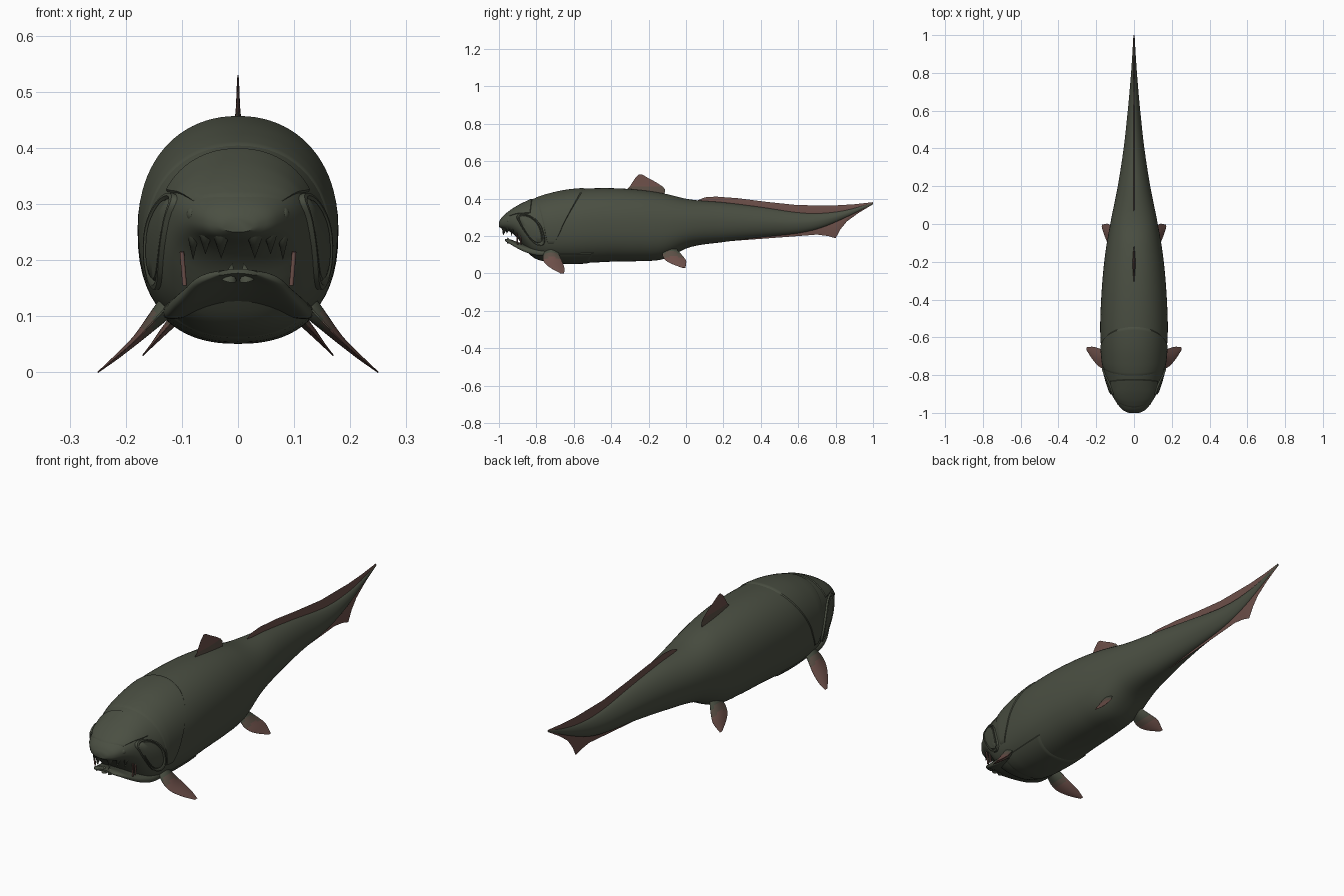
import bpy, bmesh
from math import sin, cos, pi, copysign
from mathutils import Vector

cube = bpy.data.objects.get("Cube")
if cube:
    bpy.data.objects.remove(cube)


def material(name, colour):
    m = bpy.data.materials.new(name)
    m.use_nodes = True
    m.diffuse_color = (*colour, 1)
    m.node_tree.nodes["Principled BSDF"].inputs["Base Color"].default_value = (*colour, 1)
    return m


GREEN = material("dark olive skin", (0.068, 0.077, 0.054))
RED = material("red brown fin", (0.15, 0.078, 0.066))
DUSK = material("dusky fin root", (0.105, 0.078, 0.06))


def finish(name, bm, mats, rule=None, angle=40):
    bmesh.ops.remove_doubles(bm, verts=bm.verts, dist=0.00005)
    bmesh.ops.recalc_face_normals(bm, faces=bm.faces)
    mesh = bpy.data.meshes.new(name)
    if rule:
        for f in bm.faces:
            f.material_index = rule(f.calc_center_median())
    bm.to_mesh(mesh)
    bm.free()
    ob = bpy.data.objects.new(name, mesh)
    bpy.context.collection.objects.link(ob)
    for m in mats:
        mesh.materials.append(m)
    bpy.ops.object.select_all(action='DESELECT')
    ob.select_set(True)
    bpy.context.view_layer.objects.active = ob
    bpy.ops.object.shade_smooth_by_angle(angle=angle * pi / 180)


def grid(bm, rows, closed=True, caps=True):
    vs = [[bm.verts.new(p) for p in r] for r in rows]
    n = len(vs[0])
    for a, b in zip(vs, vs[1:]):
        for i in range(n if closed else n - 1):
            j = (i + 1) % n
            bm.faces.new((a[i], a[j], b[j], b[i]))
    if caps:
        bm.faces.new(vs[0])
        bm.faces.new(vs[-1])


def sample(st, y):
    """Smooth interpolation of stations (y, values...) at y."""
    y = min(max(y, st[0][0]), st[-1][0])
    k = max(i for i in range(len(st) - 1) if st[i][0] <= y)
    a, b = st[k], st[k + 1]
    p, q = st[max(k - 1, 0)], st[min(k + 2, len(st) - 1)]
    h = b[0] - a[0]
    t = (y - a[0]) / h
    out = []
    for c in range(1, len(a)):
        m0 = (b[c] - p[c]) / (b[0] - p[0]) * h
        m1 = (q[c] - a[c]) / (q[0] - a[0]) * h
        out.append((2*t**3 - 3*t*t + 1) * a[c] + (t**3 - 2*t*t + t) * m0
                   + (3*t*t - 2*t**3) * b[c] + (t**3 - t*t) * m1)
    return out


def skin(st, y, t, off=0.0):
    """Point on a lofted skin; t = 0 is the left flank, pi / 2 the back."""
    w, lo, hi = sample(st, y)
    # fuller belly than back, and a pinched flank towards the tail
    e = 2 / ((2.15 if sin(t) > 0 else 2.4) - .5 * min(max(2 * y, 0), 1))
    cx = copysign(abs(cos(t)) ** e, cos(t))
    cz = copysign(abs(sin(t)) ** e, sin(t))
    return Vector((w * cx + off * cos(t), y,
                   (lo + hi) / 2 + (hi - lo) / 2 * cz + off * sin(t)))


def loft(name, st, rows, segs=56, arch=0.0):
    y0, y1 = st[0][0], st[-1][0]
    bm = bmesh.new()
    pts = []
    for i in range(rows + 1):
        ring = [skin(st, y0 + (y1 - y0) * (i / rows) ** 1.3, 2 * pi * j / segs) for j in range(segs)]
        w, lo, hi = sample(st, ring[0].y)
        for p in ring[segs // 2:]:
            p.z += arch * (hi - lo) * (1 - (p.x / w) ** 2)
        pts.append(ring)
    grid(bm, pts)
    finish(name, bm, [GREEN])


# Trunk with skull, then the lower jaw hollowed under the chin: y, half width, bottom, top
BODY = [(-1, .028, .25, .275), (-.985, .06, .24, .3), (-.94, .096, .222, .335),
        (-.9, .119, .188, .36), (-.865, .134, .138, .378), (-.82, .148, .088, .398),
        (-.76, .163, .065, .417), (-.66, .174, .056, .441), (-.55, .179, .056, .453),
        (-.4, .174, .063, .456), (-.25, .163, .066, .447), (-.12, .147, .077, .428),
        (.02, .122, .14, .396), (.2, .086, .168, .38), (.4, .055, .193, .355),
        (.6, .033, .215, .326), (.72, .022, .243, .322), (.85, .012, .297, .338),
        (1, .003, .37, .379)]
JAW = [(-.968, .035, .168, .184), (-.94, .074, .144, .182), (-.9, .097, .116, .168),
       (-.86, .115, .092, .158), (-.8, .13, .07, .15), (-.72, .135, .067, .15)]
loft("body", BODY, 120)
loft("lower_jaw", JAW, 26, arch=.55)


# Armour plates wrapped over the skin, with edges tucked under it
def wrap(name, t0, t1, front, back, off, rows=24, cols=56):
    bm = bmesh.new()
    pts = []
    for i in range(rows + 1):
        u = i / rows
        row = []
        for j in range(cols + 1):
            t = t0 + (t1 - t0) * j / cols
            edge = i in (0, rows) or j in (0, cols)
            y = front(t) + (back(t) - front(t)) * u
            row.append(skin(BODY, y, t, -.004 if edge else off * min(1, .35 + 3 * u)))
        pts.append(row)
    grid(bm, pts, closed=False, caps=False)
    finish(name, bm, [GREEN])


wrap("neck_shield", -.45, pi + .45, lambda t: -.76 - .05 * sin(t),
     lambda t: -.54 - .12 * (1 - sin(t)), .004)
wrap("skull_roof", .5, pi - .5, lambda t: -.975 + .05 * (1 - sin(t)),
     lambda t: -.82 - .02 * (1 - sin(t)), .004)
wrap("belly_plate", pi + .75, 2 * pi - .75, lambda t: -.76,
     lambda t: -.42 + .1 * sin(t), .004)


def cheek_plate(name, side):
    bm = bmesh.new()
    heights = ((0, .007), (.4, .007), (.72, .006), (.78, .002), (.84, .008), (.93, .008), (1, -.004))
    rows = []
    for r, off in heights:
        row = []
        for j in range(40):
            a = 2 * pi * j / 40
            p = skin(BODY, -.83 + .078 * r * cos(a), .42 * r * sin(a) - .3 * r * cos(a), off)
            p.x *= side
            row.append(p)
        rows.append(row)
    grid(bm, rows, caps=False)
    finish(name, bm, [GREEN])


def ball(name, pos, scale):
    bm = bmesh.new()
    bmesh.ops.create_uvsphere(bm, u_segments=16, v_segments=10, radius=1)
    for v in bm.verts:
        v.co = Vector(pos) + Vector([a * b for a, b in zip(v.co, scale)])
    finish(name, bm, [GREEN])


def spike(name, base, tip, r, mat=GREEN, r2=0.0):
    bm = bmesh.new()
    b, d = Vector(base), Vector(tip) - Vector(base)
    bmesh.ops.create_cone(bm, cap_ends=True, segments=10, radius1=r, radius2=r2, depth=d.length)
    q = d.to_track_quat('Z', 'Y')
    for v in bm.verts:
        v.co = b + d / 2 + q @ v.co
    finish(name, bm, [mat])


# Fins: lens-shaped sections running from leading to trailing edge
def fin(name, stations, axis, rule=None):
    axis = Vector(axis).normalized()
    us = [i / 10 for i in range(11)]
    bm = bmesh.new()
    rows = []
    for a, b, th in stations:
        a, b = Vector(a), Vector(b)
        top = [a.lerp(b, u) + axis * th * (.08 + sin(pi * u)) for u in us]
        low = [a.lerp(b, u) - axis * th * (.08 + sin(pi * u)) for u in reversed(us)]
        rows.append(top + low)
    grid(bm, rows)
    finish(name, bm, [RED, DUSK, GREEN], rule, 50)


def paired_fin(name, side, st, axis, root_x):
    # station: leading y, trailing y, x, z, half thickness
    dense = []
    keyed = [(i, *s) for i, s in enumerate(st)]
    for k in range(4 * (len(st) - 1) + 1):
        a, b, x, z, th = sample(keyed, k / 4)
        dense.append(((side * x, a, z), (side * x, b, z), th))
    fin(name, dense, (side * axis[0], 0, axis[1]),
        lambda c: int(abs(c.x) < root_x) + int(abs(c.x) < root_x + .018))


PECTORAL = [(-.75, -.69, .115, .13, .02), (-.765, -.675, .15, .092, .013),
            (-.757, -.66, .182, .058, .007), (-.72, -.65, .217, .027, .004),
            (-.67, -.652, .25, 0, .001)]
PELVIC = [(-.12, -.05, .085, .13, .012), (-.125, -.02, .112, .096, .009),
          (-.108, 0, .135, .07, .006), (-.07, 0, .153, .049, .003),
          (-.02, -.004, .17, .03, .001)]

for side, label in ((1, "left"), (-1, "right")):
    cheek_plate(label + "_cheek_plate", side)
    paired_fin(label + "_pectoral_fin", side, PECTORAL, (.7, .7), .15)
    paired_fin(label + "_pelvic_fin", side, PELVIC, (.75, .65), .108)
    ball(label + "_eye", (side * .08, -.945, .282), (.012, .014, .014))
    ball(label + "_nostril", (side * .04, -.981, .276), (.008, .008, .006))
    # Fangs, cutting edges and jaw muscle strands
    for i, (x, y, z, r) in enumerate(((.03, -.978, .203, .022), (.058, -.96, .21, .018),
                                      (.08, -.935, .2, .015))):
        spike(f"{label}_upper_tooth_{i}", (side * x, y + .012, .262), (side * x, y, z), r)
    spike(label + "_lower_fang", (side * .016, -.945, .165), (side * .01, -.955, .195), .014)
    for i in range(2):
        spike(f"{label}_jaw_muscle_{i}", (side * .095, -.9 + .018 * i, .155),
              (side * .1, -.905 + .018 * i, .215), .004, RED, .004)

# Dorsal fin: height, leading y, trailing y, half thickness
DORSAL = [(.42, -.34, -.115, .009), (.45, -.315, -.112, .006), (.465, -.3, -.125, .004),
          (.485, -.288, -.155, .003), (.512, -.27, -.205, .002), (.53, -.252, -.235, .001)]
fin("dorsal_fin", [((0, a, z), (0, b, z), th) for z, a, b, th in DORSAL], (1, 0, 0),
    lambda c: int(c.z < .46))

# Tail fins: y, outer edge, inner edge hidden in the body
UPPER = [(.05, .385, .37), (.1, .407, .36), (.16, .411, .35), (.28, .402, .34), (.42, .384, .32),
         (.6, .365, .29), (.8, .364, .31), (.9, .37, .325), (1, .381, .372)]
LOWER = [(.22, .172, .2), (.4, .185, .23), (.6, .2, .25), (.7, .208, .27), (.76, .2, .285),
         (.8, .188, .3), (.825, .235, .31), (.86, .278, .32), (.92, .322, .34), (1, .37, .376)]
for name, st in (("upper_tail_fin", UPPER), ("lower_tail_fin", LOWER)):
    fin(name, [((0, y, a), (0, y, b), .0025) for y, a, b in st], (1, 0, 0))
